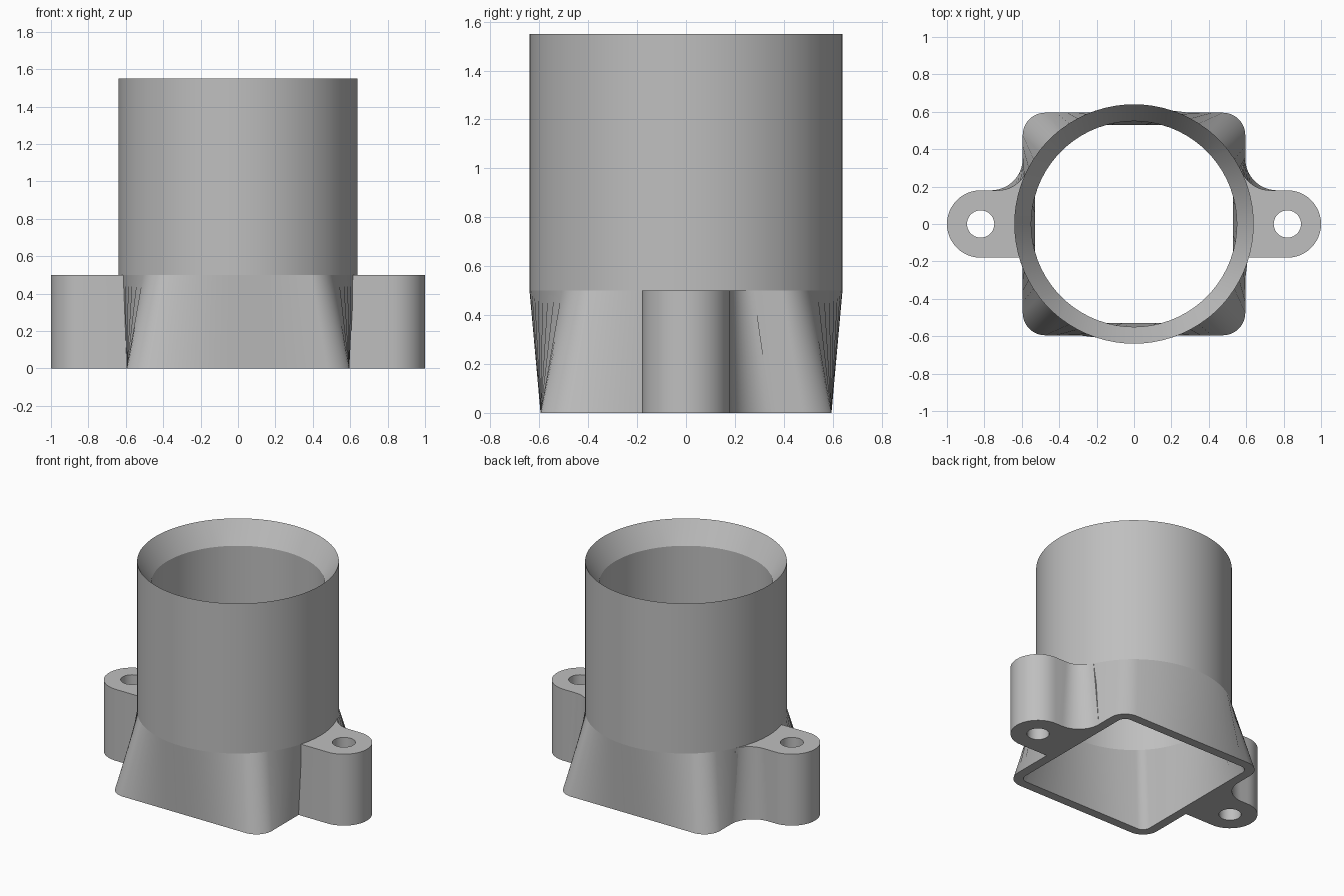
import bpy, bmesh, math
from mathutils import Vector

if "Cube" in bpy.data.objects:
    bpy.data.objects.remove(bpy.data.objects["Cube"], do_unlink=True)

GREY = (0.52, 0.52, 0.52, 1)
mat = bpy.data.materials.new("plain grey")
mat.use_nodes = True
mat.diffuse_color = GREY
bsdf = next(n for n in mat.node_tree.nodes if n.type == 'BSDF_PRINCIPLED')
bsdf.inputs["Base Color"].default_value = GREY

HEIGHT, FLANGE = 1.55, 0.5        # full height, height of the square-to-round part
OUTER, INNER = 0.64, 0.55         # tube radii
HALF, WALL_IN = 0.595, 0.53       # half widths of the square foot
EAR_R, EAR_X, HOLE_R, FILLET = 0.18, 0.82, 0.073, 0.17


def finish(bm, name):
    bmesh.ops.recalc_face_normals(bm, faces=bm.faces)
    mesh = bpy.data.meshes.new(name)
    bm.to_mesh(mesh)
    bm.free()
    mesh.materials.append(mat)
    ob = bpy.data.objects.new(name, mesh)
    bpy.context.collection.objects.link(ob)
    bpy.ops.object.select_all(action='DESELECT')
    ob.select_set(True)
    bpy.context.view_layer.objects.active = ob
    bpy.ops.object.shade_smooth_by_angle(angle=math.radians(30))
    return ob


def polar(cx, cy, r, a):
    return Vector((cx + r * math.cos(a), cy + r * math.sin(a)))


def rounded_square(half, r, straight=16, corner=12):
    """Points of a rounded square, and the matching angles on a circle."""
    a = half - r
    pts = []
    for k in range(4):
        c, s = round(math.cos(k * math.pi / 2)), round(math.sin(k * math.pi / 2))
        side = [Vector((half, -a + 2 * a * i / straight)) for i in range(straight)]
        side += [polar(a, a, r, math.pi / 2 * i / corner) for i in range(corner)]
        pts += [Vector((c * p.x - s * p.y, s * p.x + c * p.y)) for p in side]
    lengths = [(pts[(i + 1) % len(pts)] - p).length for i, p in enumerate(pts)]
    total, run = sum(lengths), 0
    angles = []
    for d in lengths:
        angles.append(2 * math.pi * (run - a) / total)
        run += d
    return pts, angles


def add_ring(bm, pts, z):
    return [bm.verts.new((p.x, p.y, z)) for p in pts]


def bridge(bm, a, b):
    n = len(a)
    for i in range(n):
        j = (i + 1) % n
        bm.faces.new((a[i], a[j], b[j], b[i]))


# Tube: square foot blending into a round pipe with a tapered mouth
bm = bmesh.new()
foot_out, ang_out = rounded_square(HALF, 0.12)
foot_in, ang_in = rounded_square(WALL_IN, 0.055)


def circle(r, angles):
    return [polar(0, 0, r, a) for a in angles]


rings = [add_ring(bm, foot_out, 0),
         add_ring(bm, circle(OUTER, ang_out), FLANGE),
         add_ring(bm, circle(OUTER, ang_out), HEIGHT),
         add_ring(bm, circle(INNER, ang_in), HEIGHT - 0.15),
         add_ring(bm, circle(INNER, ang_in), FLANGE),
         add_ring(bm, foot_in, 0)]
for i, ring in enumerate(rings):
    bridge(bm, ring, rings[(i + 1) % len(rings)])
# Crisp seams where the shape changes
for ring in rings:
    for i, v in enumerate(ring):
        bm.edges.get((v, ring[i - 1])).smooth = False
finish(bm, "tube")


# Mounting ears: round-ended lugs with a fillet on the rear side
def ear_outline(top):
    cy = EAR_R + FILLET
    if top:
        cx = math.sqrt((OUTER + FILLET) ** 2 - cy ** 2)
        end = math.pi + math.atan2(cy, cx)
    else:
        cx, end = HALF + FILLET, math.pi
    pts = [polar(EAR_X, 0, EAR_R, math.pi * (i / 24 - 0.5)) for i in range(25)]
    start = 1.5 * math.pi
    pts += [polar(cx, cy, FILLET, start + (end - start) * i / 14) for i in range(15)]
    # Hidden edge buried inside the tube wall
    y0 = pts[-1].y
    for i in range(13):
        y = y0 + (-EAR_R - y0) * i / 12
        x = math.sqrt((OUTER - 0.03) ** 2 - y * y) if top else HALF - 0.025
        pts.append(Vector((x, y)))
    return pts


def ring_edges(bm, ring):
    return [bm.edges.get((v, ring[i - 1])) for i, v in enumerate(ring)]


bm = bmesh.new()
hole = [polar(EAR_X, 0, HOLE_R, math.tau * i / 40) for i in range(40)]
low, high = add_ring(bm, ear_outline(False), 0), add_ring(bm, ear_outline(True), FLANGE)
hole_low, hole_high = add_ring(bm, hole, 0), add_ring(bm, hole, FLANGE)
bridge(bm, low, high)
bridge(bm, hole_low, hole_high)
for outline, bore in ((low, hole_low), (high, hole_high)):
    bmesh.ops.triangle_fill(bm, use_beauty=True,
                            edges=ring_edges(bm, outline) + ring_edges(bm, bore))
ears = finish(bm, "mounting_ears")
mirror = ears.modifiers.new("Mirror", 'MIRROR')
mirror.use_axis = (True, False, False)
mirror.use_mirror_merge = False
